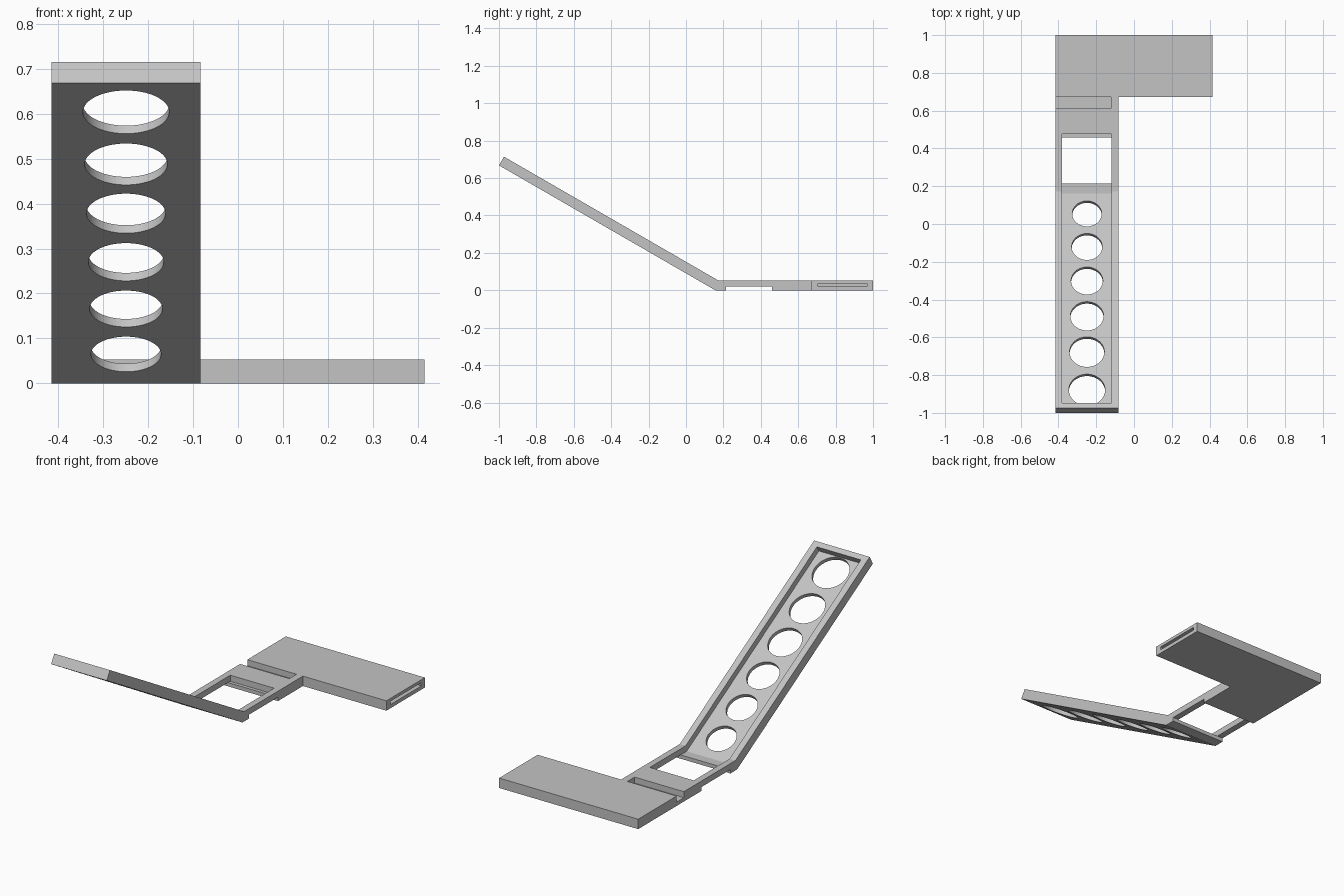
import bpy, bmesh, math
from mathutils import Matrix, Vector

if "Cube" in bpy.data.objects:
    bpy.data.objects.remove(bpy.data.objects["Cube"], do_unlink=True)

grey = bpy.data.materials.new("plain grey")
grey.use_nodes = True
grey.diffuse_color = (0.55, 0.55, 0.55, 1)
grey.node_tree.nodes["Principled BSDF"].inputs["Base Color"].default_value = grey.diffuse_color

TILT = math.radians(30)
BEND, THICK, STEP, FLOOR = 0.157, 0.0535, 0.021, 0.0205
LEFT, RIGHT, PAD_Y = -0.415, -0.083, 0.672
MID = (LEFT + RIGHT) / 2
LENGTH = (1 + BEND) / math.cos(TILT)


def on_arm(s, h):
    """Side-view point at distance s up the sloping arm and height h above its underside."""
    return (BEND - s * math.cos(TILT) + h * math.sin(TILT),
            s * math.sin(TILT) + h * math.cos(TILT))


def at_bend(h):
    return (BEND + h * math.tan(TILT / 2), h)


def finish(name, bm):
    bmesh.ops.recalc_face_normals(bm, faces=bm.faces)
    mesh = bpy.data.meshes.new(name)
    bm.to_mesh(mesh)
    bm.free()
    mesh.materials.append(grey)
    ob = bpy.data.objects.new(name, mesh)
    bpy.context.collection.objects.link(ob)
    return ob


def prism(name, outline, x0, x1):
    """Extrude a side-view outline across x."""
    bm = bmesh.new()
    face = bm.faces.new([bm.verts.new((x0, y, z)) for y, z in outline])
    out = bmesh.ops.extrude_face_region(bm, geom=[face])
    moved = [v for v in out["geom"] if isinstance(v, bmesh.types.BMVert)]
    bmesh.ops.translate(bm, vec=(x1 - x0, 0, 0), verts=moved)
    return finish(name, bm)


def box(name, x0, x1, y0, y1, z0, z1):
    return prism(name, [(y0, z0), (y1, z0), (y1, z1), (y0, z1)], x0, x1)


def combine(target, tool, operation):
    mod = target.modifiers.new(tool.name, "BOOLEAN")
    mod.operation, mod.solver, mod.object = operation, "EXACT", tool
    bpy.context.view_layer.update()
    result = bpy.data.meshes.new_from_object(
        target.evaluated_get(bpy.context.evaluated_depsgraph_get()))
    target.modifiers.clear()
    target.data = result
    bpy.data.objects.remove(tool, do_unlink=True)


# Bent arm with a shallow step under the flat part
body = prism("bent_arm_with_pad", [
    at_bend(0), on_arm(LENGTH, 0), on_arm(LENGTH, THICK), at_bend(THICK),
    (1, THICK), (1, 0), (0.459, 0), (0.459, STEP), (0.214, STEP), (0.214, 0),
], LEFT, RIGHT)

# Wide pad at the back
combine(body, box("pad", LEFT, 0.415, PAD_Y, 1, 0, THICK), "UNION")

# Long pocket along the top, which opens into a window over the step
combine(body, prism("pocket", [
    (0.477, FLOOR), at_bend(FLOOR), on_arm(1.306, FLOOR), on_arm(1.306, 0.1),
    at_bend(0.1), (0.477, 0.1),
], LEFT + 0.035, RIGHT - 0.035), "DIFFERENCE")

# Cross groove in front of the pad, open at one side
combine(body, box("groove", LEFT - 0.1, -0.121, 0.611, PAD_Y, STEP, 0.1), "DIFFERENCE")

# Slot in the end of the pad
combine(body, box("end_slot", 0.115, 0.5, 0.707, 0.969, 0.02, 0.037), "DIFFERENCE")

# Round holes, growing towards the tip
holes = [(0.13, 0.078), (0.332, 0.081), (0.54, 0.084),
         (0.756, 0.088), (0.975, 0.092), (1.207, 0.096)]
for s, radius in holes:
    bm = bmesh.new()
    bmesh.ops.create_cone(bm, cap_ends=True, segments=64, radius1=radius,
                          radius2=radius, depth=0.06)
    y, z = on_arm(s, 0)
    place = Matrix.Translation(Vector((MID, y, z))) @ Matrix.Rotation(-TILT, 4, "X")
    bmesh.ops.transform(bm, matrix=place, verts=bm.verts)
    combine(body, finish("hole", bm), "DIFFERENCE")

# Smooth hole walls, crisp edges elsewhere
bpy.ops.object.select_all(action="DESELECT")
body.select_set(True)
bpy.context.view_layer.objects.active = body
bpy.ops.object.shade_smooth_by_angle(angle=math.radians(25))
